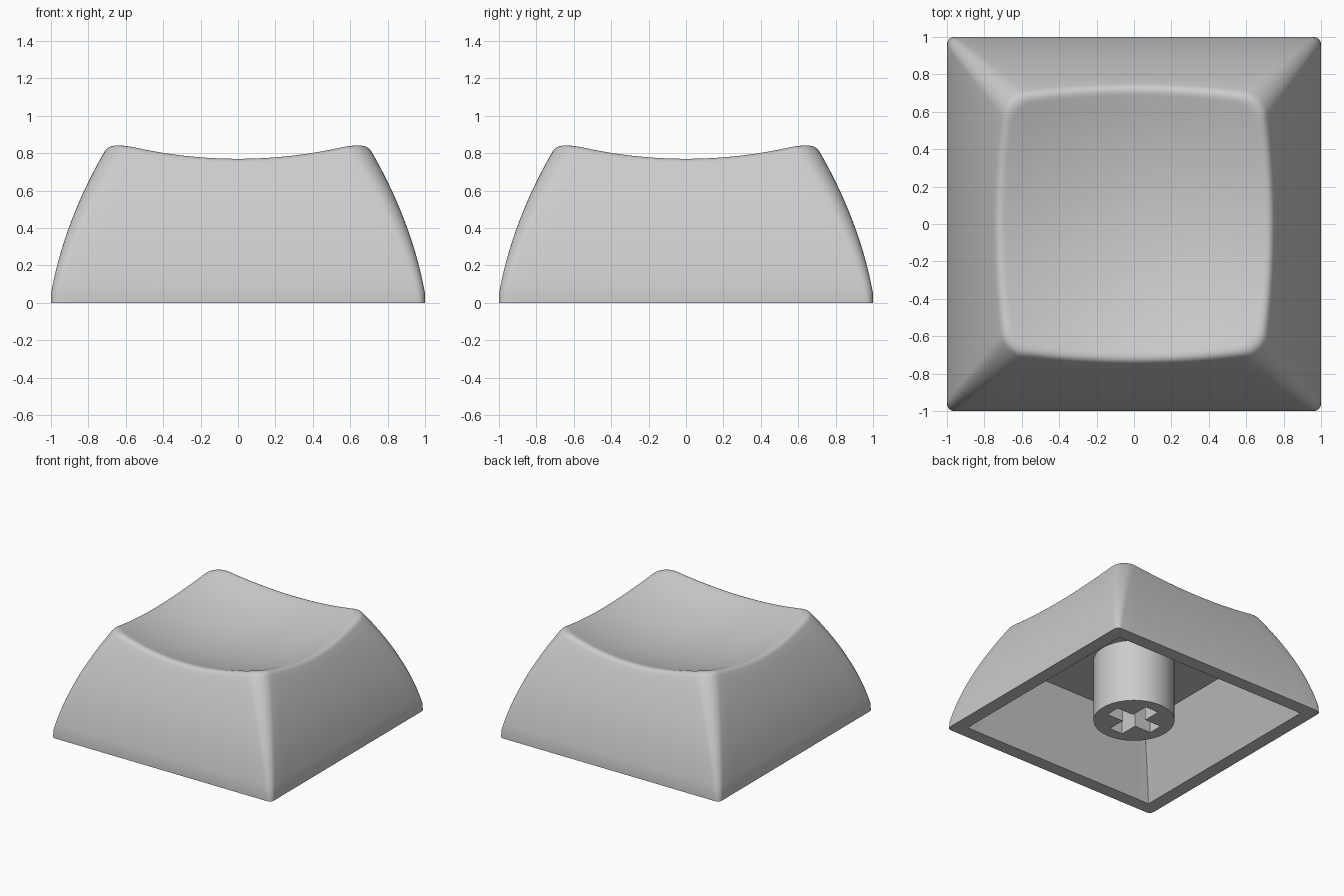
import bpy
import bmesh
import math
from mathutils import Vector

cube = bpy.data.objects.get("Cube")
if cube:
    bpy.data.objects.remove(cube)

SIDE, ARC = 16, 8            # segments per straight side and per corner
CEILING = 0.52               # height of the hollow
LEVELS = 14                  # rings up the outer wall

grey = bpy.data.materials.new("plain_grey")
grey.use_nodes = True
colour = (0.6, 0.6, 0.6, 1)
grey.diffuse_color = colour
grey.node_tree.nodes["Principled BSDF"].inputs["Base Color"].default_value = colour


def make_object(name, bm):
    bmesh.ops.recalc_face_normals(bm, faces=bm.faces)
    mesh = bpy.data.meshes.new(name)
    bm.to_mesh(mesh)
    bm.free()
    obj = bpy.data.objects.new(name, mesh)
    bpy.context.collection.objects.link(obj)
    mesh.materials.append(grey)
    return obj


def smooth(obj):
    bpy.ops.object.select_all(action='DESELECT')
    obj.select_set(True)
    bpy.context.view_layer.objects.active = obj
    bpy.ops.object.shade_smooth_by_angle(angle=math.radians(35))


def ring(half, radius, z):
    """Rounded square section at height z."""
    flat = half - radius
    quarter = [(half, flat * (2 * j / SIDE - 1)) for j in range(SIDE)]
    for k in range(ARC):
        a = math.pi / 2 * k / ARC
        quarter.append((flat + radius * math.cos(a), flat + radius * math.sin(a)))
    points = []
    for q in range(4):
        for x, y in quarter:
            for _ in range(q):
                x, y = -y, x
            points.append(Vector((x, y, z)))
    return points


def wall(z):
    """Outer section of the curved wall at height z."""
    t = max(z - 0.05, 0)
    return ring(1 - 0.18 * t - 0.26 * t * t, 0.04 + 0.1 * z, z)


def dish(p):
    """Drop a point onto the scooped top."""
    return Vector((p.x, p.y, 0.652 + (p.x ** 2 + p.y ** 2) / 4.15))


# Cap shell: hollow, bottom rim, curved wall, rounded edge and scooped top
count = 4 * (SIDE + ARC)
columns = []
for i in range(count):
    z = 0.8
    for _ in range(12):
        z = dish(wall(z)[i]).z
    edge = wall(z)[i]
    low = z - 0.035
    column = [wall(low * f / LEVELS)[i] for f in range(LEVELS)]
    start, end = wall(low)[i], dish(edge * 0.94)
    for s in range(7):
        t = s / 6
        column.append(start * (1 - t) ** 2 + edge * 2 * t * (1 - t) + end * t * t)
    for s in range(1, 12):
        column.append(dish(end * (1 - s / 12)))
    columns.append(column)

rings = [ring(0.66, 0.004, CEILING), ring(0.89, 0.004, 0)]
rings += [list(r) for r in zip(*columns)]

bm = bmesh.new()
loops = [[bm.verts.new(p) for p in r] for r in rings]
for a, b in zip(loops, loops[1:]):
    for i in range(count):
        j = (i + 1) % count
        bm.faces.new((a[i], a[j], b[j], b[i]))
bm.faces.new(loops[0])
middle = bm.verts.new(dish(Vector()))
for i in range(count):
    bm.faces.new((loops[-1][i], loops[-1][(i + 1) % count], middle))
smooth(make_object("cap_shell", bm))

# Stem: round post with a cross-shaped socket
bm = bmesh.new()
height = CEILING + 0.01
bmesh.ops.create_cone(bm, cap_ends=True, segments=64, radius1=0.305, radius2=0.305, depth=height)
bmesh.ops.translate(bm, verts=bm.verts, vec=(0, 0, height / 2))
stem = make_object("stem", bm)

bm = bmesh.new()
arm, slot, depth = 0.21, 0.06, 0.42
outline = []
for q in range(4):
    for x, y in ((arm, -slot), (arm, slot), (slot, slot)):
        for _ in range(q):
            x, y = -y, x
        outline.append(bm.verts.new((x, y, -0.1)))
face = bm.faces.new(outline)
top = bmesh.ops.extrude_face_region(bm, geom=[face])["geom"]
bmesh.ops.translate(bm, verts=[v for v in top if isinstance(v, bmesh.types.BMVert)],
                    vec=(0, 0, depth + 0.1))
cutter = make_object("socket_cutter", bm)
cutter.hide_render = True

cut = stem.modifiers.new("socket", 'BOOLEAN')
cut.operation = 'DIFFERENCE'
cut.solver = 'EXACT'
cut.object = cutter
bpy.context.view_layer.objects.active = stem
stem.select_set(True)
bpy.ops.object.modifier_apply(modifier="socket")
bpy.data.objects.remove(cutter)
smooth(stem)
